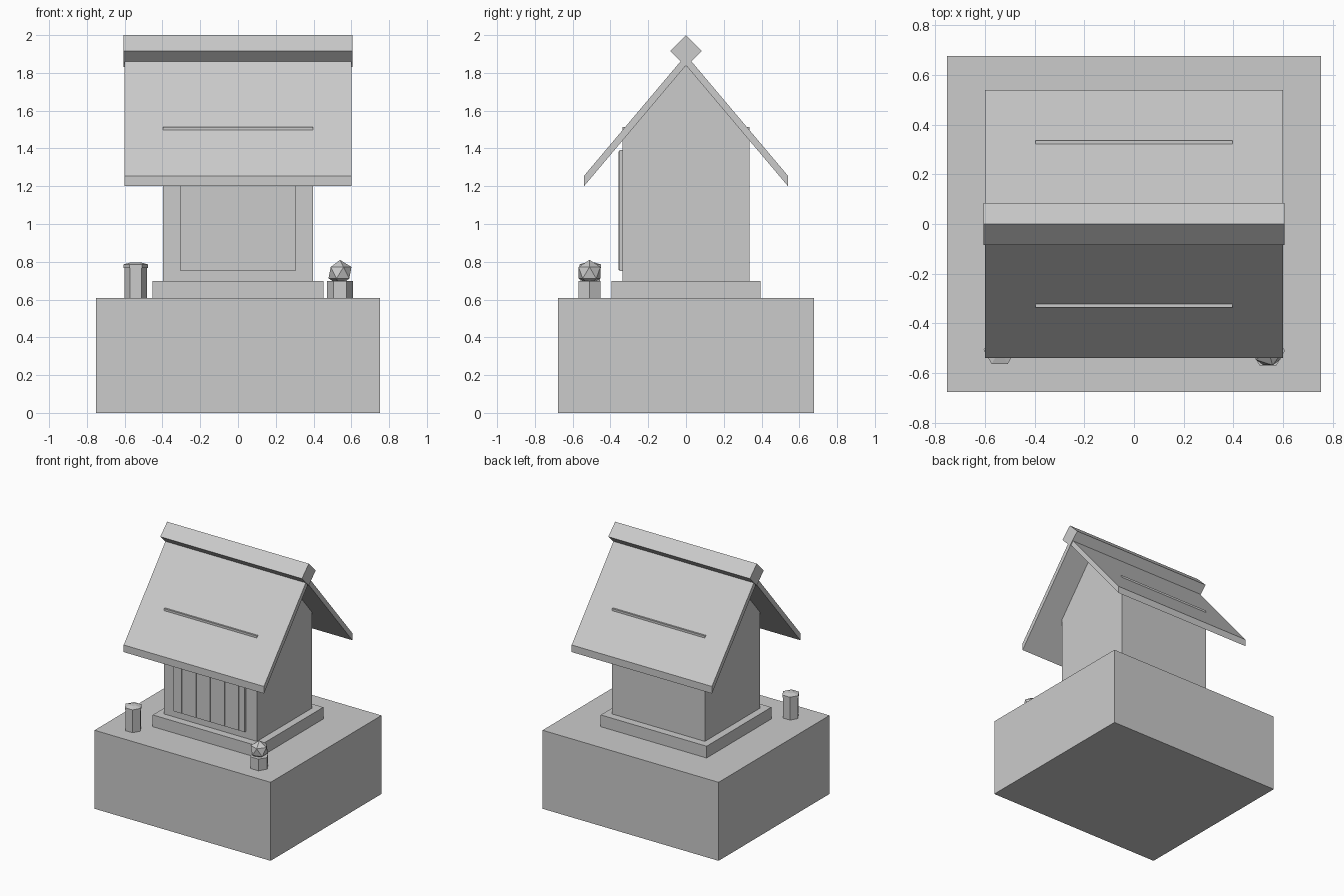
import bpy, bmesh, math
from mathutils import Matrix

if "Cube" in bpy.data.objects:
    bpy.data.objects.remove(bpy.data.objects["Cube"], do_unlink=True)

stone = bpy.data.materials.new("stone grey")
stone.use_nodes = True
GREY = (0.6, 0.6, 0.6, 1)
stone.diffuse_color = GREY
stone.node_tree.nodes["Principled BSDF"].inputs["Base Color"].default_value = GREY


def finish(name, bm):
    bmesh.ops.recalc_face_normals(bm, faces=bm.faces)
    mesh = bpy.data.meshes.new(name)
    bm.to_mesh(mesh)
    bm.free()
    mesh.materials.append(stone)
    obj = bpy.data.objects.new(name, mesh)
    bpy.context.collection.objects.link(obj)


def box(name, x, y, z):
    """Box from (low, high) ranges."""
    bm = bmesh.new()
    bmesh.ops.create_cube(bm, size=1)
    for v in bm.verts:
        for i, (low, high) in enumerate((x, y, z)):
            v.co[i] = high if v.co[i] > 0 else low
    finish(name, bm)


def prism(name, profile, half):
    """Extrude a (y, z) profile along x."""
    bm = bmesh.new()
    face = bm.faces.new([bm.verts.new((-half, y, z)) for y, z in profile])
    new = bmesh.ops.extrude_face_region(bm, geom=[face], use_keep_orig=True)["geom"]
    verts = [g for g in new if isinstance(g, bmesh.types.BMVert)]
    bmesh.ops.translate(bm, vec=(2 * half, 0, 0), verts=verts)
    finish(name, bm)


def hexagon(name, x, y, z0, z1, r0, r1):
    bm = bmesh.new()
    bmesh.ops.create_cone(bm, cap_ends=True, segments=6, radius1=r0, radius2=r1, depth=z1 - z0)
    # put corners on the x axis so one flat side faces the front
    bm.verts.ensure_lookup_table()
    corner = bm.verts[0].co
    turn = -math.atan2(corner.y, corner.x)
    bm.transform(Matrix.Translation((x, y, (z0 + z1) / 2)) @ Matrix.Rotation(turn, 4, "Z"))
    finish(name, bm)


# Base and plinth
box("base", (-0.753, 0.753), (-0.677, 0.677), (0, 0.607))
box("plinth", (-0.453, 0.453), (-0.395, 0.395), (0.607, 0.698))

# House walls, whose top corners just break through the roof, and the gable
box("walls", (-0.397, 0.397), (-0.336, 0.336), (0.698, 1.513))
prism("gable", [(-0.29, 1.51), (0.29, 1.51), (0, 1.865)], 0.397)

# Roof with upright eaves, and square ridge beam set on edge
EAVE, LOW, PEAK, THICK = 0.54, 1.2, 1.84, 0.055
prism("roof", [(-EAVE, LOW), (0, PEAK), (EAVE, LOW),
               (EAVE, LOW + THICK), (0, PEAK + THICK), (-EAVE, LOW + THICK)], 0.6)
R, Z = 0.084, 1.916
prism("ridge_beam", [(-R, Z), (0, Z - R), (R, Z), (0, Z + R)], 0.606)

# Front door panel with upright slats
box("door_panel", (-0.304, 0.304), (-0.352, -0.336), (0.75, 1.392))
for i in range(-2, 3):
    x = i * 0.1215
    box("door_slat", (x - 0.012, x + 0.012), (-0.358, -0.352), (0.757, 1.385))

# Capped post on the right
hexagon("lantern_post", -0.541, -0.507, 0.607, 0.768, 0.06, 0.06)
hexagon("lantern_cap", -0.541, -0.507, 0.768, 0.786, 0.065, 0.065)
hexagon("lantern_cap_top", -0.541, -0.507, 0.786, 0.797, 0.065, 0.025)

# Faceted ball on a short post on the left
hexagon("ball_post", 0.54, -0.511, 0.607, 0.697, 0.068, 0.068)
bm = bmesh.new()
bmesh.ops.create_icosphere(bm, subdivisions=1, radius=0.068)
bm.transform(Matrix.Translation((0.54, -0.511, 0.742)))
finish("ball", bm)
